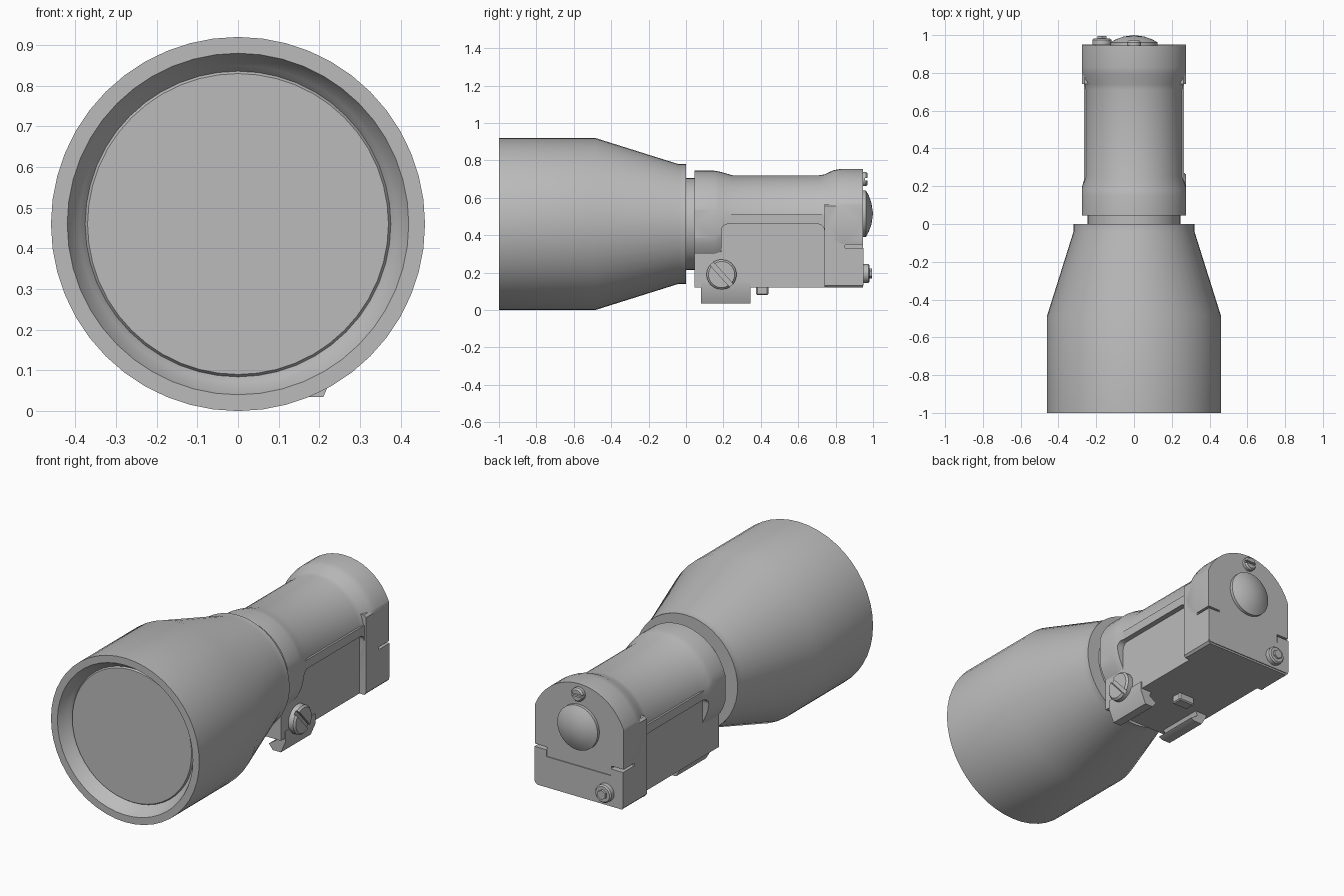
import bpy, bmesh, math
from mathutils import Vector, Matrix

cube = bpy.data.objects.get("Cube")
if cube:
    bpy.data.objects.remove(cube, do_unlink=True)

grey = bpy.data.materials.new("plain_grey")
grey.use_nodes = True
grey.diffuse_color = (0.5, 0.5, 0.5, 1)
grey.node_tree.nodes["Principled BSDF"].inputs["Base Color"].default_value = (0.5, 0.5, 0.5, 1)

AXIS = 0.46  # height of the lamp axis


def finish(name, bm):
    bmesh.ops.recalc_face_normals(bm, faces=bm.faces)
    mesh = bpy.data.meshes.new(name)
    bm.to_mesh(mesh)
    bm.free()
    mesh.materials.append(grey)
    obj = bpy.data.objects.new(name, mesh)
    bpy.context.collection.objects.link(obj)
    return obj


def lathe(name, profile, x=0, z=AXIS, steps=48):
    """Spin (y, radius) points about an axis along y; end points of radius 0 close it."""
    bm = bmesh.new()
    verts = [bm.verts.new((x, y, z + r)) for y, r in profile]
    edges = [bm.edges.new(pair) for pair in zip(verts, verts[1:])]
    bmesh.ops.spin(bm, geom=verts + edges, cent=(x, 0, z), axis=(0, 1, 0),
                   angle=math.tau, steps=steps, use_duplicate=False)
    bmesh.ops.remove_doubles(bm, verts=bm.verts, dist=0.0002)
    bmesh.ops.dissolve_degenerate(bm, edges=bm.edges, dist=0.0002)
    return finish(name, bm)


def box(name, lo, hi, bevel=0, along=None, segments=1):
    """Box between two corners; bevels every edge or only those along one axis."""
    bm = bmesh.new()
    lo, hi = Vector(lo), Vector(hi)
    bmesh.ops.create_cube(bm, size=1, matrix=Matrix.Translation((lo + hi) / 2)
                          @ Matrix.Diagonal((*(hi - lo), 1)))
    if bevel:
        edges = [e for e in bm.edges if along is None
                 or abs((e.verts[0].co - e.verts[1].co)[along]) > 1e-4]
        bmesh.ops.bevel(bm, geom=edges, offset=bevel, segments=segments,
                        profile=0.5, affect='EDGES')
    return finish(name, bm)


def prism(name, outline, y0, y1):
    """Extrude an (x, z) outline along y."""
    bm = bmesh.new()
    face = bm.faces.new([bm.verts.new((x, y0, z)) for x, z in outline])
    new = bmesh.ops.extrude_face_region(bm, geom=[face])["geom"]
    bmesh.ops.translate(bm, vec=(0, y1 - y0, 0),
                        verts=[v for v in new if isinstance(v, bmesh.types.BMVert)])
    return finish(name, bm)


def activate(obj):
    bpy.ops.object.select_all(action='DESELECT')
    obj.select_set(True)
    bpy.context.view_layer.objects.active = obj


def boolean(obj, tool, operation='DIFFERENCE'):
    activate(obj)
    mod = obj.modifiers.new("cut", 'BOOLEAN')
    mod.operation, mod.object, mod.solver = operation, tool, 'EXACT'
    bpy.ops.object.modifier_apply(modifier=mod.name)
    bpy.data.objects.remove(tool, do_unlink=True)


# Flared lamp head with a recessed lens, rear flange and neck
lathe("lamp_head", [(-0.93, 0.375), (-0.95, 0.39), (-0.96, 0.40), (-1, 0.42), (-1, 0.46),
                    (-0.485, 0.46), (-0.04, 0.32), (0, 0.32), (0, 0.24)])
lathe("lens", [(-0.94, 0), (-0.94, 0.37), (-0.925, 0.38), (-0.9, 0.38)])
lathe("neck", [(-0.02, 0), (-0.02, 0.245), (0.07, 0.245), (0.07, 0)])

# Round battery housing with raised collars, flattened at the sides
housing = lathe("housing", [(0.045, 0), (0.045, 0.285), (0.15, 0.285), (0.18, 0.28),
                            (0.25, 0.26), (0.71, 0.26), (0.74, 0.265), (0.79, 0.288),
                            (0.83, 0.295), (0.945, 0.295), (0.945, 0)])
boolean(housing, box("side_trim", (-0.275, 0, 0), (0.275, 1.1, 1)), 'INTERSECT')

# Squared lower body, side rails and rear block
base = box("base", (-0.265, 0.19, 0.12), (0.265, 0.76, 0.51))
front_base = box("front_base", (-0.235, 0.045, 0.12), (0.235, 0.2, 0.34))
rear_block = box("rear_block", (-0.275, 0.74, 0.12), (0.275, 0.945, 0.567), 0.012, 1)

# Rounded pockets sunk into both sides
for side in (-1, 1):
    x0, x1 = sorted((side * 0.235, side * 0.4))
    for part in (housing, base):
        boolean(part, box("pocket", (x0, 0.19, 0.0), (x1, 0.74, 0.46), 0.035, 0, 4))

# Short slits and the raised lower panel on the rear block
for side in (-1, 1):
    x0, x1 = sorted((side * 0.2, side * 0.3))
    for part in (rear_block, housing):
        boolean(part, box("slit", (x0, 0.85, 0.333), (x1, 1, 0.347)))
prism("rear_panel", [(-0.265, 0.13), (0.265, 0.13), (0.275, 0.14), (0.275, 0.333),
                     (0.2, 0.333), (0.2, 0.295), (-0.2, 0.295), (-0.2, 0.333),
                     (-0.275, 0.333), (-0.275, 0.14)], 0.93, 0.95)

# Domed rear cap and its small slotted screw
lathe("rear_cap", [(0.94, 0), (0.94, 0.125), (0.962, 0.125), (0.978, 0.095),
                   (0.992, 0.055), (1, 0)], z=0.515, steps=32)
cap_screw = lathe("cap_screw", [(0.93, 0), (0.93, 0.038), (0.962, 0.038), (0.971, 0.03),
                                (0.971, 0)], z=0.70, steps=24)
boolean(cap_screw, box("slot", (-0.06, 0.958, 0.693), (0.06, 1, 0.707)))

# Lower rear bolt with a hexagonal tip
lathe("bolt_collar", [(0.93, 0), (0.93, 0.05), (0.975, 0.05), (0.982, 0.043), (0.982, 0)],
      x=-0.17, z=0.195, steps=24)
lathe("bolt_tip", [(0.97, 0), (0.97, 0.027), (0.994, 0.027), (0.994, 0)],
      x=-0.17, z=0.195, steps=6)

# Rail clamp: two hooked jaws under the body and a locating stud
for name, side, foot in (("clamp_jaw_left", 1, 0.035), ("clamp_jaw_right", -1, 0.055)):
    reach = 0.21 if side > 0 else 0.18
    prism(name, [(side * x, z) for x, z in (
        (reach + 0.03, 0.16), (reach + 0.03, 0.105), (reach, foot), (reach - 0.05, foot),
        (reach - 0.075, 0.065), (reach - 0.03, 0.095), (reach - 0.06, 0.16))], 0.08, 0.345)
box("stud", (-0.05, 0.375, 0.08), (0.05, 0.44, 0.13), 0.006)

# Large slotted clamp screw on the left side
clamp_screw = lathe("clamp_screw", [(0.17, 0), (0.17, 0.05), (0.225, 0.05), (0.225, 0.08),
                                    (0.265, 0.08), (0.275, 0.07), (0.275, 0)],
                    x=0, z=0, steps=32)
boolean(clamp_screw, box("slot", (-0.1, 0.258, -0.012), (0.1, 0.3, 0.012)))
clamp_screw.data.transform(Matrix.Translation((0, 0.19, 0.19))
                           @ Matrix.Rotation(-math.radians(48), 4, 'X')
                           @ Matrix.Rotation(-math.pi / 2, 4, 'Z'))

# Smooth the round surfaces, keep hard edges
for obj in bpy.context.scene.objects:
    if obj.type == 'MESH':
        activate(obj)
        bpy.ops.object.shade_smooth_by_angle(angle=math.radians(25))
